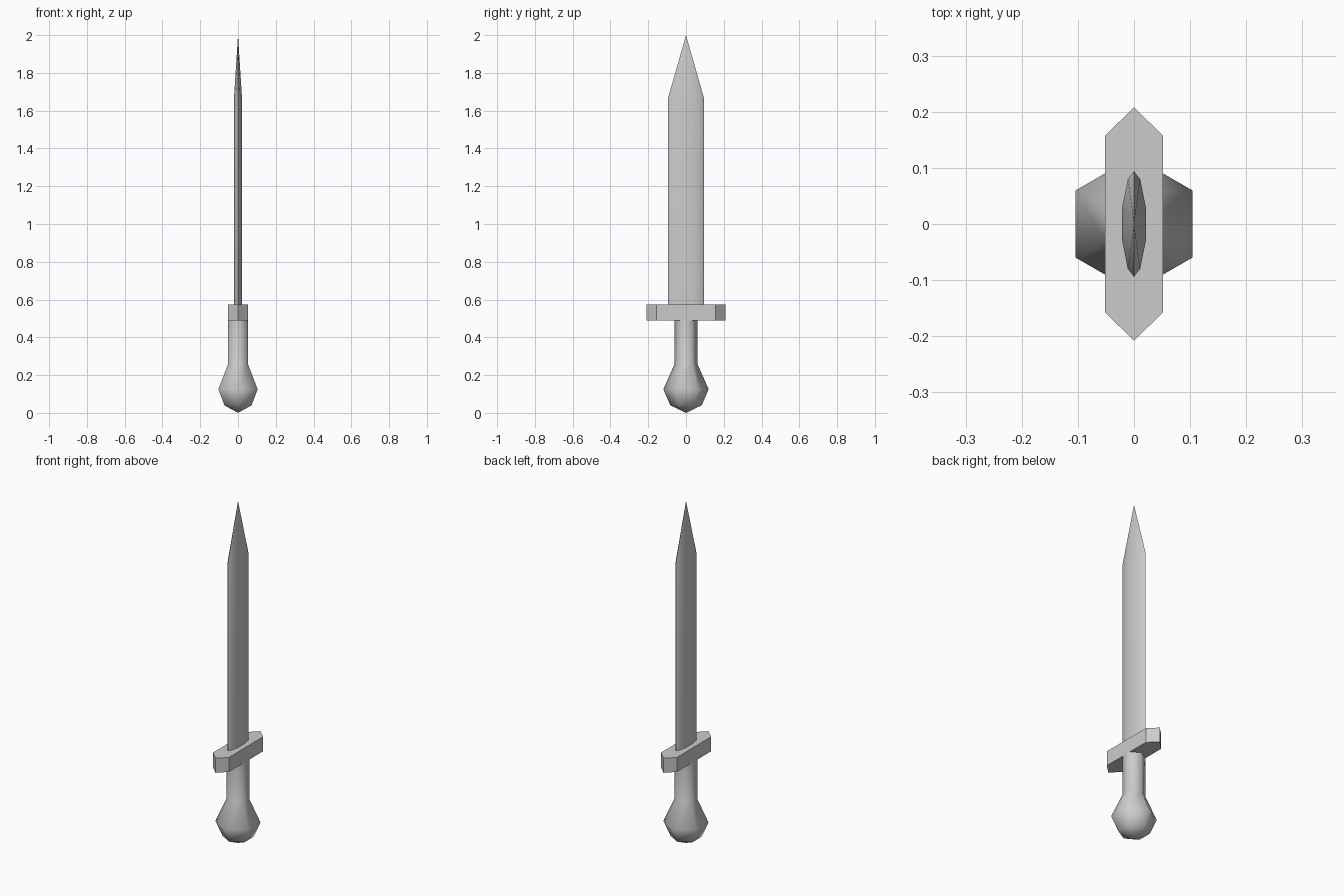
import bpy, bmesh, math

if "Cube" in bpy.data.objects:
    bpy.data.objects.remove(bpy.data.objects["Cube"])


def loft(name, rings, smooth_angle=None):
    """Skin a stack of rings; a one-point ring becomes a tip."""
    bm = bmesh.new()
    loops = [[bm.verts.new(p) for p in ring] for ring in rings]
    for a, b in zip(loops, loops[1:]):
        n = max(len(a), len(b))
        for i in range(n):
            j = (i + 1) % n
            if len(a) == 1:
                bm.faces.new((a[0], b[j], b[i]))
            elif len(b) == 1:
                bm.faces.new((a[i], a[j], b[0]))
            else:
                bm.faces.new((a[i], a[j], b[j], b[i]))
    for end in (loops[0], loops[-1]):
        if len(end) > 2:
            bm.faces.new(end)
    bmesh.ops.recalc_face_normals(bm, faces=bm.faces)
    mesh = bpy.data.meshes.new(name)
    bm.to_mesh(mesh)
    bm.free()
    obj = bpy.data.objects.new(name, mesh)
    bpy.context.collection.objects.link(obj)
    if smooth_angle:
        bpy.ops.object.select_all(action='DESELECT')
        obj.select_set(True)
        bpy.context.view_layer.objects.active = obj
        bpy.ops.object.shade_smooth_by_angle(angle=math.radians(smooth_angle))
    return obj


def at_height(outline, z):
    return [(x, y, z) for x, y in outline]


def hexagon(r):
    return [(r * math.cos(math.radians(90 + 60 * i)),
             r * math.sin(math.radians(90 + 60 * i))) for i in range(6)]


# Grip and pommel: six-sided turned profile
profile = [(0.083, 0.04), (0.12, 0.125), (0.06, 0.26), (0.06, 0.50)]
loft("grip_and_pommel",
     [[(0, 0, 0)]] + [at_height(hexagon(r), z) for r, z in profile], 70)

# Crossguard: flat bar with pointed ends
guard = [(0.052, -0.157), (0.052, 0.157), (0, 0.208),
         (-0.052, 0.157), (-0.052, -0.157), (0, -0.208)]
loft("crossguard", [at_height(guard, z) for z in (0.49, 0.575)])

# Blade: bevelled lens section drawn to a point
half = [(0, -0.094), (0.011, -0.08), (0.021, -0.03),
        (0.021, 0.03), (0.011, 0.08)]
section = half + [(-x, -y) for x, y in half]
loft("blade", [at_height(section, 0.55), at_height(section, 1.67),
               [(0, 0, 2.0)]], 50)
